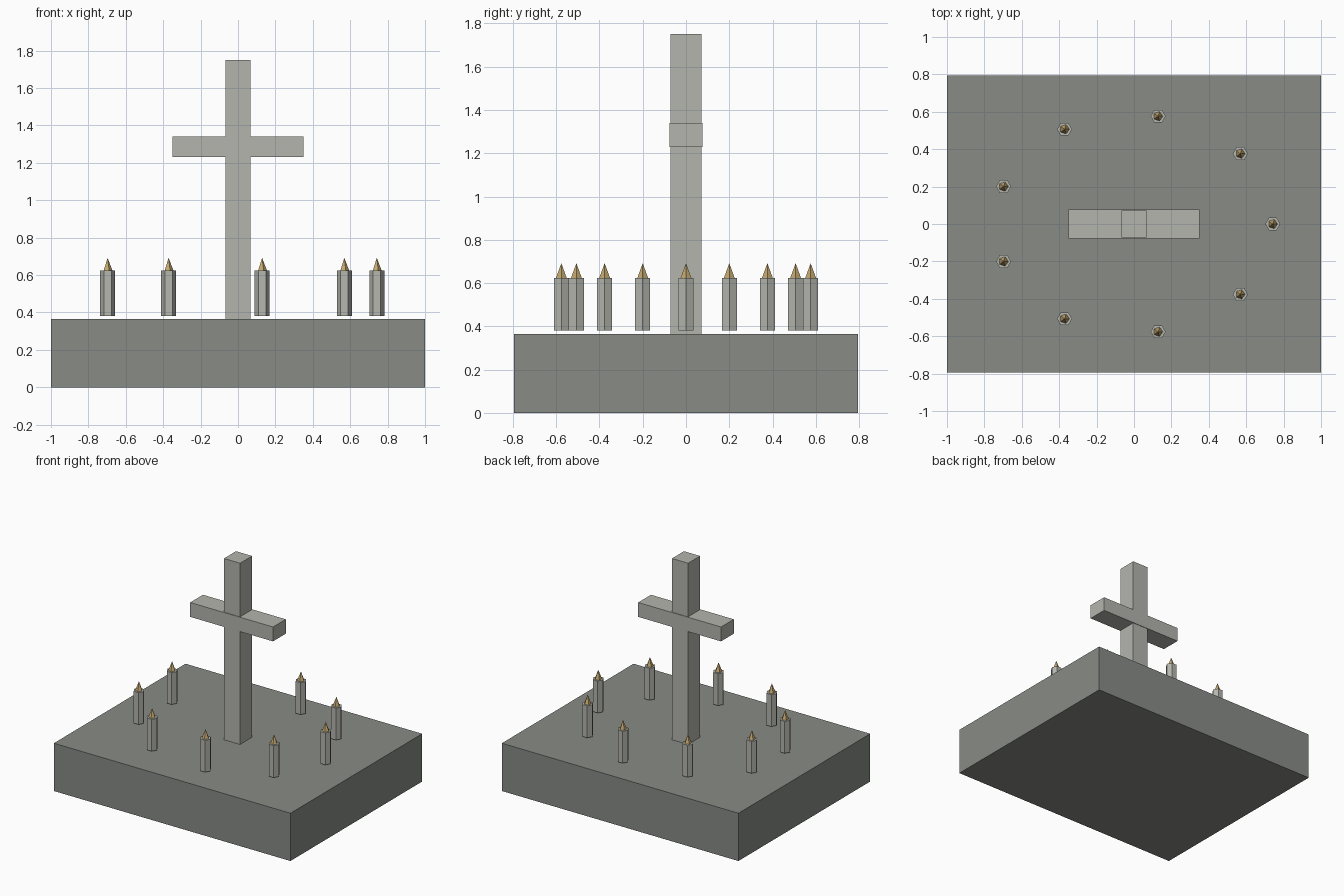
import bpy, math

if "Cube" in bpy.data.objects:
    bpy.data.objects.remove(bpy.data.objects["Cube"])


def material(name, srgb):
    m = bpy.data.materials.new(name)
    m.diffuse_color = [((c / 255 + 0.055) / 1.055) ** 2.4 for c in srgb] + [1]
    m.use_nodes = True
    m.node_tree.nodes["Principled BSDF"].inputs["Base Color"].default_value = m.diffuse_color
    return m


STONE = material("dark grey stone", (136, 139, 134))
PALE = material("pale grey stone", (180, 181, 174))
WAX = material("candle wax", (182, 183, 175))
FLAME = material("flame tan", (196, 168, 112))


def finish(name, mat):
    ob = bpy.context.object
    ob.name = name
    ob.data.materials.append(mat)
    return ob


def box(name, size, z0, z1, mat):
    bpy.ops.mesh.primitive_cube_add(size=1, location=(0, 0, (z0 + z1) / 2))
    ob = finish(name, mat)
    ob.scale = (size[0], size[1], z1 - z0)
    bpy.ops.object.transform_apply(location=False, rotation=False, scale=True)


def spike(name, sides, r0, r1, x, y, z0, z1, mat):
    # first vertex of the ring points along +x
    bpy.ops.mesh.primitive_cone_add(vertices=sides, radius1=r0, radius2=r1,
                                    depth=z1 - z0, location=(x, y, (z0 + z1) / 2),
                                    rotation=(0, 0, -math.pi / 2))
    finish(name, mat)


# Plinth and cross
box("plinth", (2.0, 1.59), 0, 0.365, STONE)
box("cross_post", (0.136, 0.145), 0.365, 1.75, PALE)
box("cross_arm", (0.70, 0.154), 1.23, 1.34, PALE)

# Oval ring of nine hexagonal candles with pointed flames
for i in range(9):
    a = math.tau * i / 9
    x, y = 0.742 * math.cos(a), 0.585 * math.sin(a)
    spike(f"candle_{i + 1}", 6, 0.04, 0.04, x, y, 0.38, 0.624, WAX)
    spike(f"flame_{i + 1}", 5, 0.026, 0, x, y, 0.624, 0.692, FLAME)
